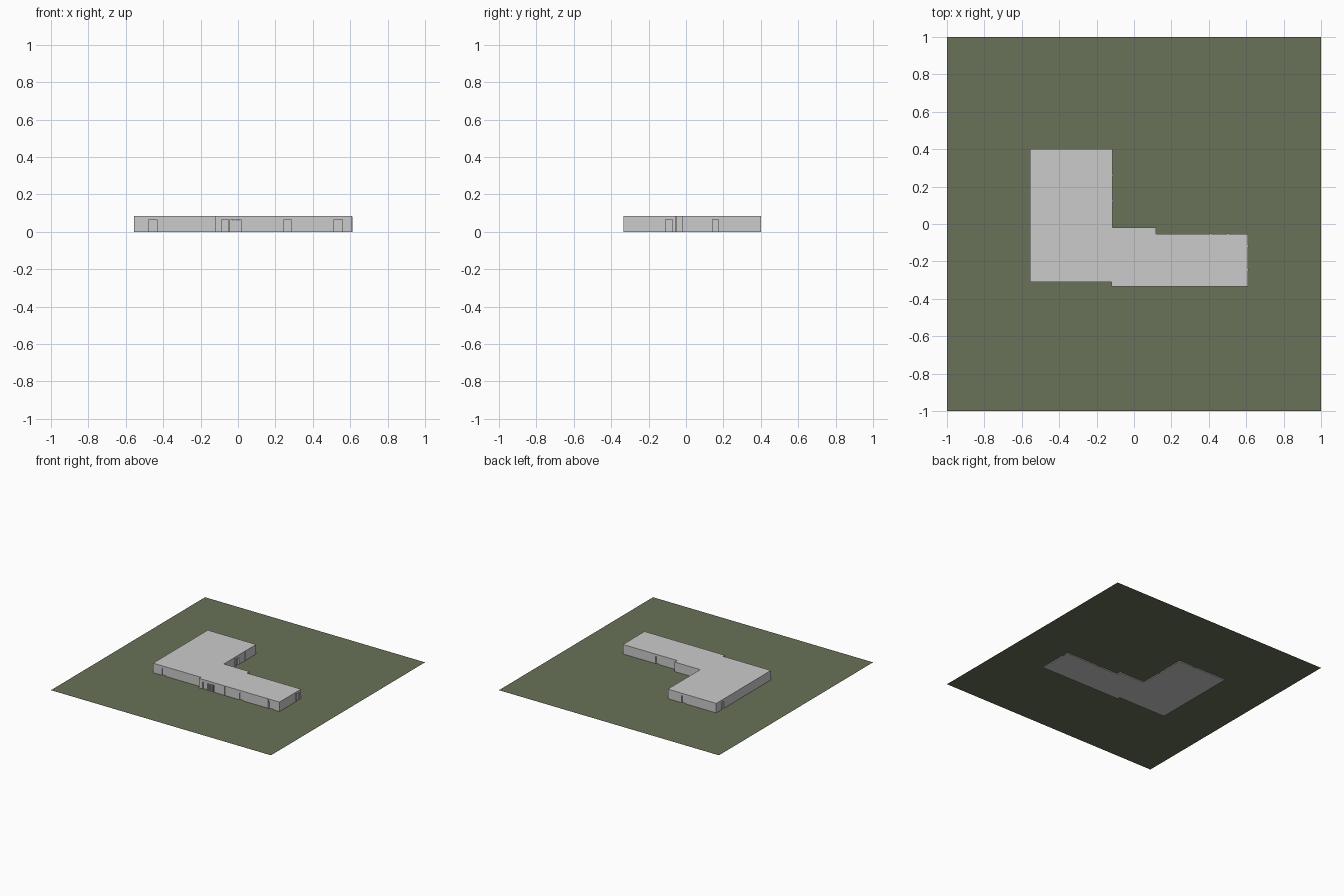
import bpy, bmesh
from mathutils import Matrix, Vector

if "Cube" in bpy.data.objects:
    bpy.data.objects.remove(bpy.data.objects["Cube"])

GROUND, TOP, ROOF = 0.007, 0.085, 0.081
DOOR_TOP = 0.065
# Footprint of the L-shaped building
PLAN = [(-.555, -.31), (-.12, -.31), (-.12, -.333), (.61, -.333), (.61, -.053),
        (.117, -.053), (.117, -.02), (-.115, -.02), (-.115, .4), (-.555, .4)]


def finish(name, bm):
    bmesh.ops.recalc_face_normals(bm, faces=bm.faces)
    me = bpy.data.meshes.new(name)
    bm.to_mesh(me)
    bm.free()
    ob = bpy.data.objects.new(name, me)
    bpy.context.collection.objects.link(ob)
    return ob


def prism(name, pts, z0, z1):
    bm = bmesh.new()
    face = bm.faces.new([bm.verts.new((x, y, z0)) for x, y in pts])
    ext = bmesh.ops.extrude_face_region(bm, geom=[face], use_keep_orig=True)
    for v in ext["geom"]:
        if isinstance(v, bmesh.types.BMVert):
            v.co.z = z1
    return finish(name, bm)


def boxes(name, items):
    bm = bmesh.new()
    for x0, x1, y0, y1, z0, z1 in items:
        c = Vector(((x0 + x1) / 2, (y0 + y1) / 2, (z0 + z1) / 2))
        m = Matrix.Translation(c) @ Matrix.Diagonal((x1 - x0, y1 - y0, z1 - z0, 1))
        bmesh.ops.create_cube(bm, size=1, matrix=m)
    return finish(name, bm)


def on_wall(axis, wall, out, a, b, near, far, z0, z1):
    # Box along a wall: near/far are offsets measured outwards from the wall face
    d0, d1 = sorted((wall + out * near, wall + out * far))
    return (a, b, d0, d1, z0, z1) if axis == 'x' else (d0, d1, a, b, z0, z1)


# Ground sheet
bm = bmesh.new()
bmesh.ops.create_grid(bm, x_segments=1, y_segments=1, size=1,
                      matrix=Matrix.Translation((0, 0, GROUND)))
ground = finish("lawn", bm)
grass = bpy.data.materials.new("grass")
grass.diffuse_color = (.14, .165, .095, 1)
grass.use_nodes = True
grass.node_tree.nodes["Principled BSDF"].inputs["Base Color"].default_value = grass.diffuse_color
ground.data.materials.append(grass)

# Walls and flat roof
walls = prism("walls", PLAN, 0, ROOF)
prism("flat_roof", PLAN, ROOF, TOP)

# Doors: running axis, wall position, outward sign, start, end
DOORS = [('x', -.31, -1, -.476, -.434), ('x', -.333, -1, -.088, -.05),
         ('x', -.333, -1, -.043, .016), ('x', -.333, -1, .245, .283),
         ('x', -.333, -1, .512, .56), ('y', .61, 1, -.11, -.072),
         ('y', -.115, 1, .142, .174), ('x', -.053, 1, .275, .313),
         ('x', .4, 1, -.28, -.24), ('y', -.555, -1, .30, .335)]
cutter = boxes("doorway_cutter",
               [on_wall(*d, -.012, .01, .003, DOOR_TOP) for d in DOORS])
cutter.hide_render = True
cutter.hide_viewport = True
cut = walls.modifiers.new("doorways", 'BOOLEAN')
cut.operation = 'DIFFERENCE'
cut.solver = 'EXACT'
cut.object = cutter

# Door leaves set back in the openings
boxes("door_leaves", [on_wall(ax, w, o, a + .004, b - .004, -.0125, -.008, .003, DOOR_TOP - .004)
                      for ax, w, o, a, b in DOORS])

# Upright mullions of the main entrance
boxes("entrance_mullions", [on_wall('x', -.333, -1, x, x + .004, -.012, 0, .003, DOOR_TOP)
                            for x in (-.032, -.02, -.008, .004)])

# Slim wall ribs standing just proud of the roof edge
RIBS = [('x', -.333, -1, p) for p in (.02, .11, .23, .505)]
RIBS += [('x', -.053, 1, p) for p in (.41, .505)]
RIBS += [('y', .61, 1, p) for p in (-.12, -.245)]
RIBS += [('y', -.115, 1, p) for p in (.125, .26)]
boxes("wall_ribs", [on_wall(ax, w, o, p - .004, p + .004, -.002, .002, 0, ROOF)
                    for ax, w, o, p in RIBS])
